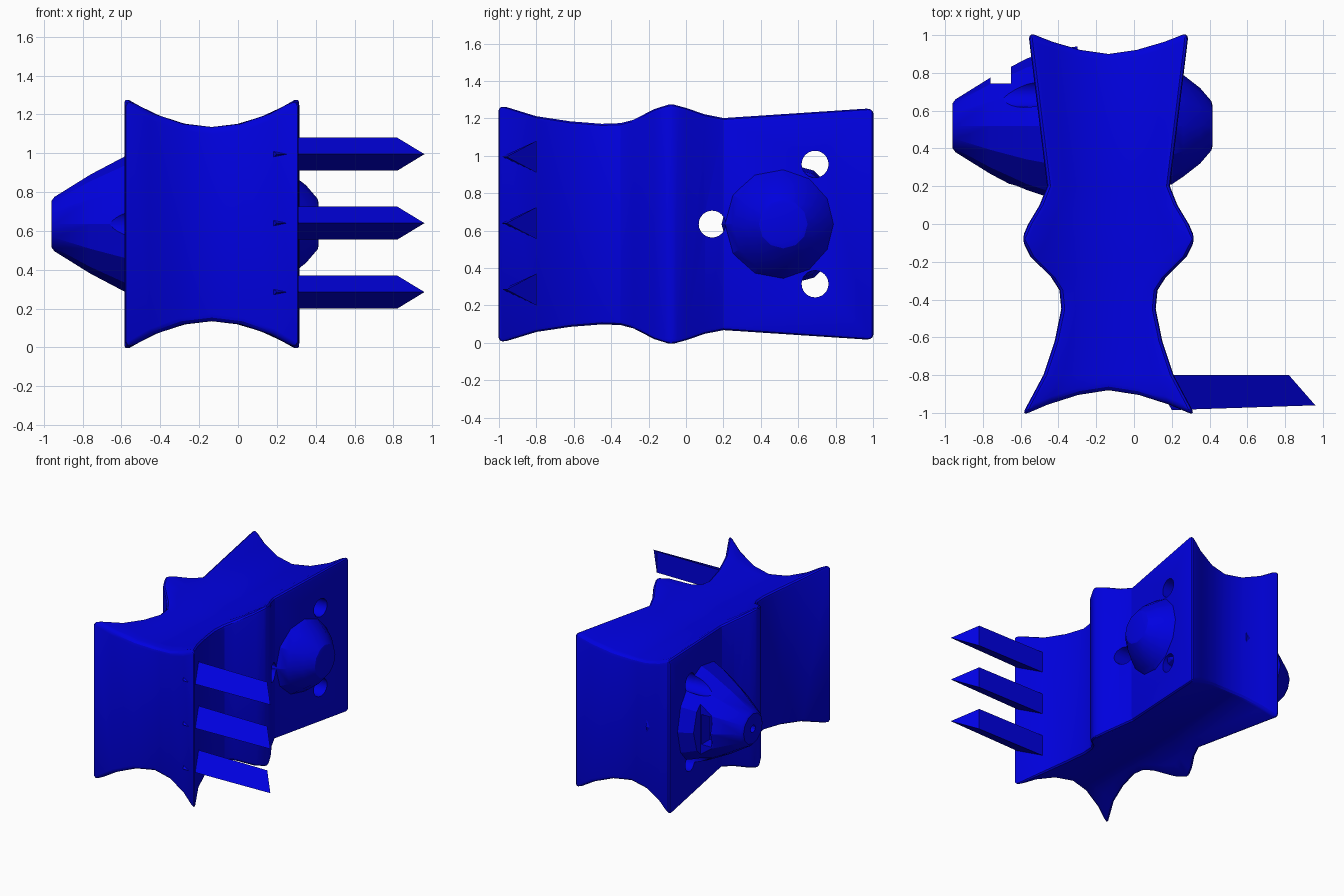
import bpy, bmesh, math

if "Cube" in bpy.data.objects:
    bpy.data.objects.remove(bpy.data.objects["Cube"])

CX, CZ = -0.135, 0.635          # body mid-plane in x and z
HUB_Y = 0.52                    # axis of the horn and boss

blue = bpy.data.materials.new("blue")
blue.diffuse_color = (0.0, 0.0, 0.75, 1)
blue.use_nodes = True
blue.node_tree.nodes["Principled BSDF"].inputs["Base Color"].default_value = blue.diffuse_color


def finish(name, bm):
    bmesh.ops.recalc_face_normals(bm, faces=bm.faces[:])
    me = bpy.data.meshes.new(name)
    bm.to_mesh(me)
    bm.free()
    me.materials.append(blue)
    ob = bpy.data.objects.new(name, me)
    bpy.context.collection.objects.link(ob)
    return ob


def activate(ob):
    bpy.ops.object.select_all(action='DESELECT')
    ob.select_set(True)
    bpy.context.view_layer.objects.active = ob


def cut(ob, cutters):
    activate(ob)
    for c in cutters:
        m = ob.modifiers.new("cut", 'BOOLEAN')
        m.operation, m.solver, m.object = 'DIFFERENCE', 'EXACT', c
        bpy.ops.object.modifier_apply(modifier=m.name)


def lathe(name, profile, y, z, n):
    """Closed solid turned around an x-parallel axis, profile = (x, radius)."""
    bm = bmesh.new()
    rings = [[bm.verts.new((x, y + r * math.cos(2 * math.pi * k / n),
                            z + r * math.sin(2 * math.pi * k / n)))
              for k in range(n)] for x, r in profile]
    for a, b in zip(rings, rings[1:]):
        for k in range(n):
            bm.faces.new((a[k], a[(k + 1) % n], b[(k + 1) % n], b[k]))
    bm.faces.new(rings[0])
    bm.faces.new(rings[-1])
    return finish(name, bm)


def box(name, x0, x1, y0, y1, z0, z1):
    bm = bmesh.new()
    bmesh.ops.create_cube(bm, size=1)
    for v in bm.verts:
        v.co = ((x0 + x1) / 2 + v.co.x * (x1 - x0),
                (y0 + y1) / 2 + v.co.y * (y1 - y0),
                (z0 + z1) / 2 + v.co.z * (z1 - z0))
    return finish(name, bm)


# Body: waisted plan outline (y, half width) with dished top, bottom and ends
stations = [(-0.88, .46), (-0.8, .345), (-0.62, .285), (-0.45, .25), (-0.35, .26),
            (-0.28, .305), (-0.17, .415), (-0.08, .46), (0.0, .425), (0.1, .365),
            (0.2, .325), (0.9, .425)]
cols = [-1, -.7, -.35, 0, .35, .7, 1]
bm = bmesh.new()
top, bot = [], []
for i, (y0, w) in enumerate(stations):
    rows = ([], [])
    for t in cols:
        y = y0
        if i == 0:
            y -= 0.135 * abs(t) ** 1.6
        elif i == len(stations) - 1:
            y += 0.115 * abs(t) ** 1.6
        u = t * w
        h = 0.5 + 0.75 * u * u
        rows[0].append(bm.verts.new((CX + u, y, CZ + h)))
        rows[1].append(bm.verts.new((CX + u, y, CZ - h)))
    top.append(rows[0])
    bot.append(rows[1])
nc = len(cols) - 1
for i in range(len(stations) - 1):
    for g in (top, bot):
        for j in range(nc):
            bm.faces.new((g[i][j], g[i][j + 1], g[i + 1][j + 1], g[i + 1][j]))
    for j in (0, nc):
        bm.faces.new((top[i][j], top[i + 1][j], bot[i + 1][j], bot[i][j]))
for i in (0, -1):
    for j in range(nc):
        bm.faces.new((top[i][j], top[i][j + 1], bot[i][j + 1], bot[i][j]))
body = finish("body", bm)
activate(body)
bev = body.modifiers.new("bevel", 'BEVEL')
bev.width, bev.segments = 0.035, 3
bev.limit_method, bev.angle_limit = 'ANGLE', math.radians(45)
bpy.ops.object.modifier_apply(modifier=bev.name)

# Horn on the left and boss on the right
horn = lathe("horn", [(-0.3, .42), (-0.45, .40), (-0.57, .355), (-0.76, .255),
                      (-0.945, .14), (-0.96, .12)], HUB_Y, CZ, 12)
boss = lathe("boss", [(0.05, .33), (0.2, .31), (0.26, .27), (0.35, .2),
                      (0.41, .13), (0.415, .11)], HUB_Y, CZ, 12)

# Through holes, horn groove, slot and tip hole
holes = [lathe("hole_cutter", [(-1.2, .072), (1.2, .072)], y, z, 24)
         for y, z in ((0.14, CZ), (0.69, 0.955), (0.69, 0.315))]
details = [box("groove_cutter", -0.76, -0.65, 0.745, 1.1, 0.2, 1.1),
           box("slot_cutter", -0.75, -0.66, 0.64, 1.1, CZ - .12, CZ + .12),
           lathe("tip_cutter", [(-1.1, .03), (-0.9, .03)], HUB_Y, CZ, 12)]
cut(body, holes)
cut(horn, holes + details)
for c in holes + details:
    bpy.data.objects.remove(c)

# Three triangular spikes
for k in range(3):
    z = 0.285 + 0.355 * k
    bm = bmesh.new()
    ends = [[bm.verts.new(p) for p in ((xb, -0.8, z + .085), (xb, -0.8, z - .085), (xa, ya, z))]
            for xb, xa, ya in ((0.1, 0.2, -0.985), (0.82, 0.96, -0.96))]
    a, b = ends
    for j in range(3):
        bm.faces.new((a[j], a[(j + 1) % 3], b[(j + 1) % 3], b[j]))
    bm.faces.new(a)
    bm.faces.new(b)
    finish(f"spike_{k + 1}", bm)

for ob in (body, horn, boss):
    activate(ob)
    bpy.ops.object.shade_smooth_by_angle(angle=math.radians(25))
